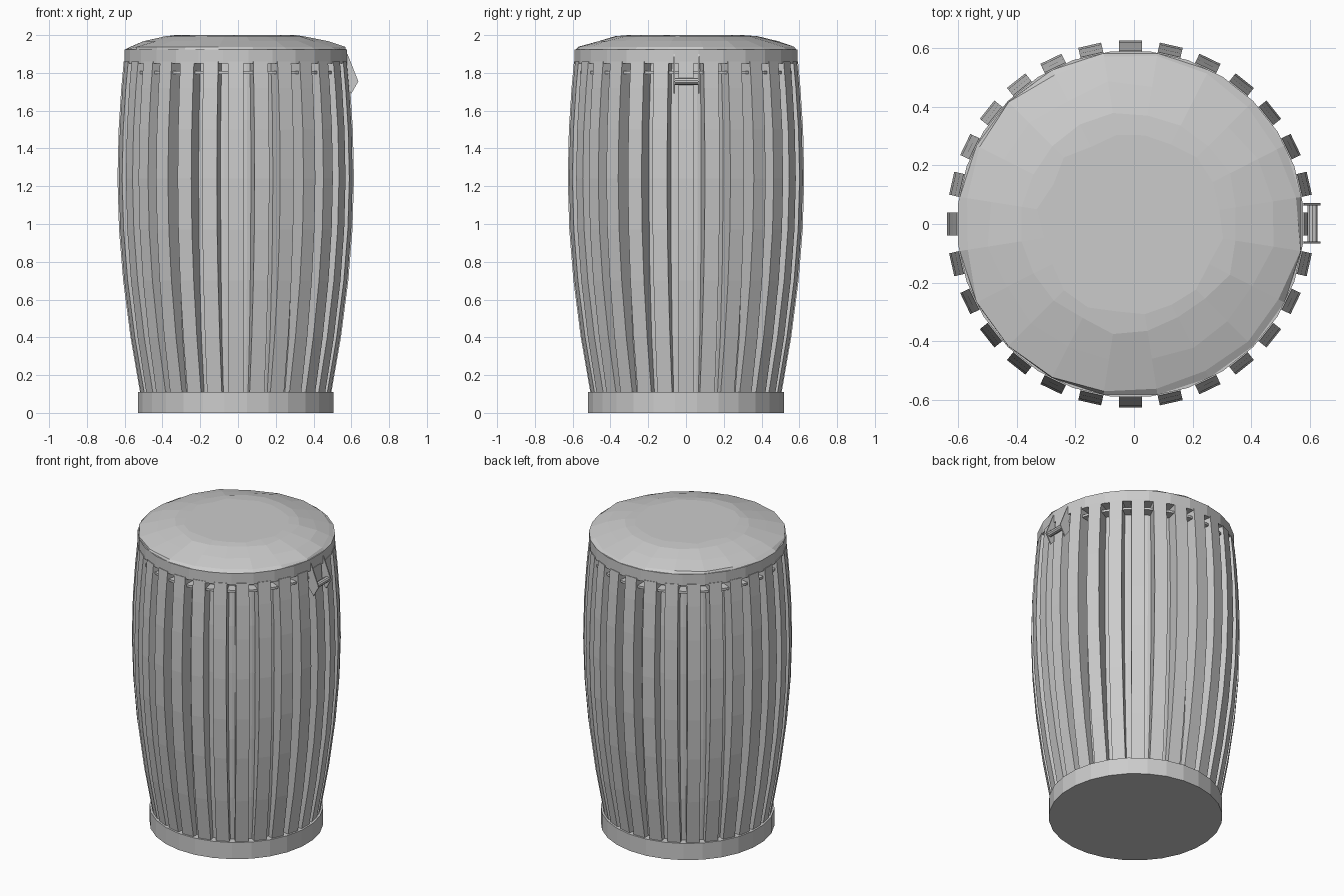
import bpy
import bmesh
import math
import random
from mathutils import Matrix, Vector

if "Cube" in bpy.data.objects:
    bpy.data.objects.remove(bpy.data.objects["Cube"])

random.seed(4)
SLATS = 28
STEP = math.tau / SLATS
CENTRE = Vector((-0.012, 0, 0))

grey = bpy.data.materials.new("grey")
grey.use_nodes = True
colour = (0.6, 0.6, 0.6, 1)
grey.diffuse_color = colour
grey.node_tree.nodes["Principled BSDF"].inputs["Base Color"].default_value = colour


def finish(name, bm):
    bmesh.ops.recalc_face_normals(bm, faces=bm.faces)
    mesh = bpy.data.meshes.new(name)
    bm.to_mesh(mesh)
    bm.free()
    mesh.materials.append(grey)
    obj = bpy.data.objects.new(name, mesh)
    obj.location = CENTRE
    bpy.context.collection.objects.link(obj)
    return obj


def lathe(name, profile, sides=SLATS, closed=False, jitter=0):
    """Turn (radius, height) points around z, capping open ends."""
    bm = bmesh.new()
    rings = []
    for k, (r, z) in enumerate(profile):
        amount = jitter if k > 1 else 0
        ring = []
        for i in range(sides):
            a = (i + 0.5) * math.tau / sides
            rr = r + random.uniform(-amount, amount)
            ring.append(bm.verts.new((rr * math.cos(a), rr * math.sin(a), z)))
        rings.append(ring)
    pairs = list(zip(rings, rings[1:]))
    if closed:
        pairs.append((rings[-1], rings[0]))
    else:
        bm.faces.new(rings[0])
        bm.faces.new(rings[-1])
    for low, high in pairs:
        for i in range(sides):
            j = (i + 1) % sides
            bm.faces.new((low[i], low[j], high[j], high[i]))
    return finish(name, bm)


# Base hoop, inner shell and head
lathe("base_hoop", [(0.522, 0), (0.522, 0.11)])
lathe("inner_shell", [(0.47, 0.1), (0.505, 0.4), (0.53, 0.8), (0.54, 1.24),
                      (0.535, 1.55), (0.515, 1.86)])
lathe("top_hoop", [(0.593, 1.85), (0.593, 1.925)])
lathe("drum_head", [(0.57, 1.9), (0.59, 1.925), (0.575, 1.938),
                    (0.48, 1.968), (0.37, 1.994), (0.31, 2.0)], sides=20, jitter=0.015)

# Thin binding ring behind the tops of the slats
lathe("binding_ring", [(0.51, 1.795), (0.585, 1.795), (0.585, 1.81), (0.51, 1.81)],
      closed=True)

# Bowed slats around the shell: outer radius by height
bow = [(0.505, 0.1), (0.557, 0.4), (0.596, 0.7), (0.618, 0.97), (0.626, 1.24),
       (0.62, 1.5), (0.606, 1.72), (0.593, 1.86)]
bm = bmesh.new()
for n in range(SLATS):
    turn = Matrix.Rotation(n * STEP, 3, 'Z')
    rings = []
    for r, z in bow:
        corners = [(r - 0.1, -0.04), (r, -0.04), (r, 0.04), (r - 0.1, 0.04)]
        rings.append([bm.verts.new(turn @ Vector((x, y, z))) for x, y in corners])
    bm.faces.new(rings[0])
    bm.faces.new(rings[-1])
    for low, high in zip(rings, rings[1:]):
        for i in range(4):
            j = (i + 1) % 4
            bm.faces.new((low[i], low[j], high[j], high[i]))
finish("slats", bm)

# Side bracket: two cheek plates and a pin between them
cheek = [(0.56, 1.9), (0.592, 1.9), (0.649, 1.755), (0.612, 1.69), (0.575, 1.74)]
for side, y in (("left", 0.067), ("right", -0.063)):
    bm = bmesh.new()
    face = bm.faces.new([bm.verts.new((x, y - 0.004, z)) for x, z in cheek])
    new = bmesh.ops.extrude_face_region(bm, geom=[face])["geom"]
    bmesh.ops.translate(bm, vec=(0, 0.008, 0),
                        verts=[v for v in new if isinstance(v, bmesh.types.BMVert)])
    finish("bracket_cheek_" + side, bm)

bm = bmesh.new()
place = Matrix.Translation((0.622, 0.002, 1.755)) @ Matrix.Rotation(math.pi / 2, 4, 'X')
bmesh.ops.create_cone(bm, cap_ends=True, segments=10, radius1=0.018, radius2=0.018,
                      depth=0.125, matrix=place)
finish("bracket_pin", bm)
